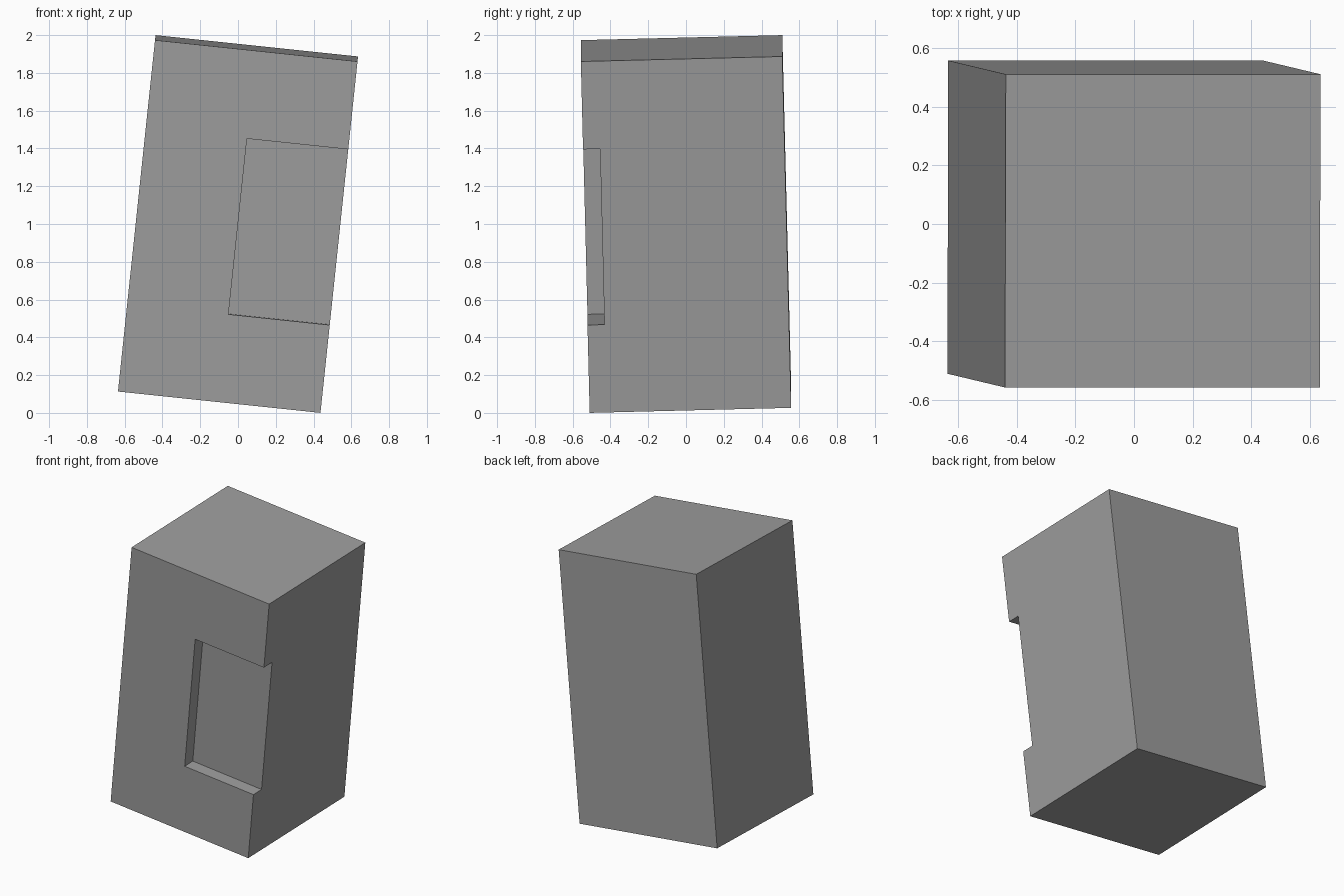
import bpy
from mathutils import Vector

old = bpy.data.objects.get("Cube")
if old:
    bpy.data.objects.remove(old, do_unlink=True)

SIZE = Vector((1.078, 1.067, 1.871))
NOTCH_DEPTH = 0.09
MARGIN = 0.1  # how far the cutter sticks out of the block


def material(name, colour):
    mat = bpy.data.materials.new(name)
    mat.use_nodes = True
    mat.diffuse_color = colour
    mat.node_tree.nodes["Principled BSDF"].inputs["Base Color"].default_value = colour
    return mat


def box(name, low, high, mat):
    """Box between two opposite corners."""
    bpy.ops.mesh.primitive_cube_add(size=1, location=(low + high) / 2)
    obj = bpy.context.object
    obj.name = name
    obj.scale = high - low
    bpy.ops.object.transform_apply(location=True, rotation=False, scale=True)
    obj.data.materials.append(mat)
    return obj


grey = material("mid grey", (0.34, 0.34, 0.34, 1))
half = SIZE / 2

# Recess in the front face, open to the +x side
cutter = box("recess_cutter",
             Vector((0, -half.y - MARGIN, -half.z / 2)),
             Vector((half.x + MARGIN, -half.y + NOTCH_DEPTH, half.z / 2)), grey)
cutter.hide_render = True

# Main block
block = box("block", -half, half, grey)
cut = block.modifiers.new("recess", 'BOOLEAN')
cut.operation = 'DIFFERENCE'
cut.solver = 'EXACT'
cut.object = cutter
bpy.ops.object.modifier_apply(modifier=cut.name)
bpy.data.objects.remove(cutter, do_unlink=True)

# Tilt the block so it rests on its lowest corner
block.rotation_euler = (0.025, 0.105, 0)
block.location.z = 1
